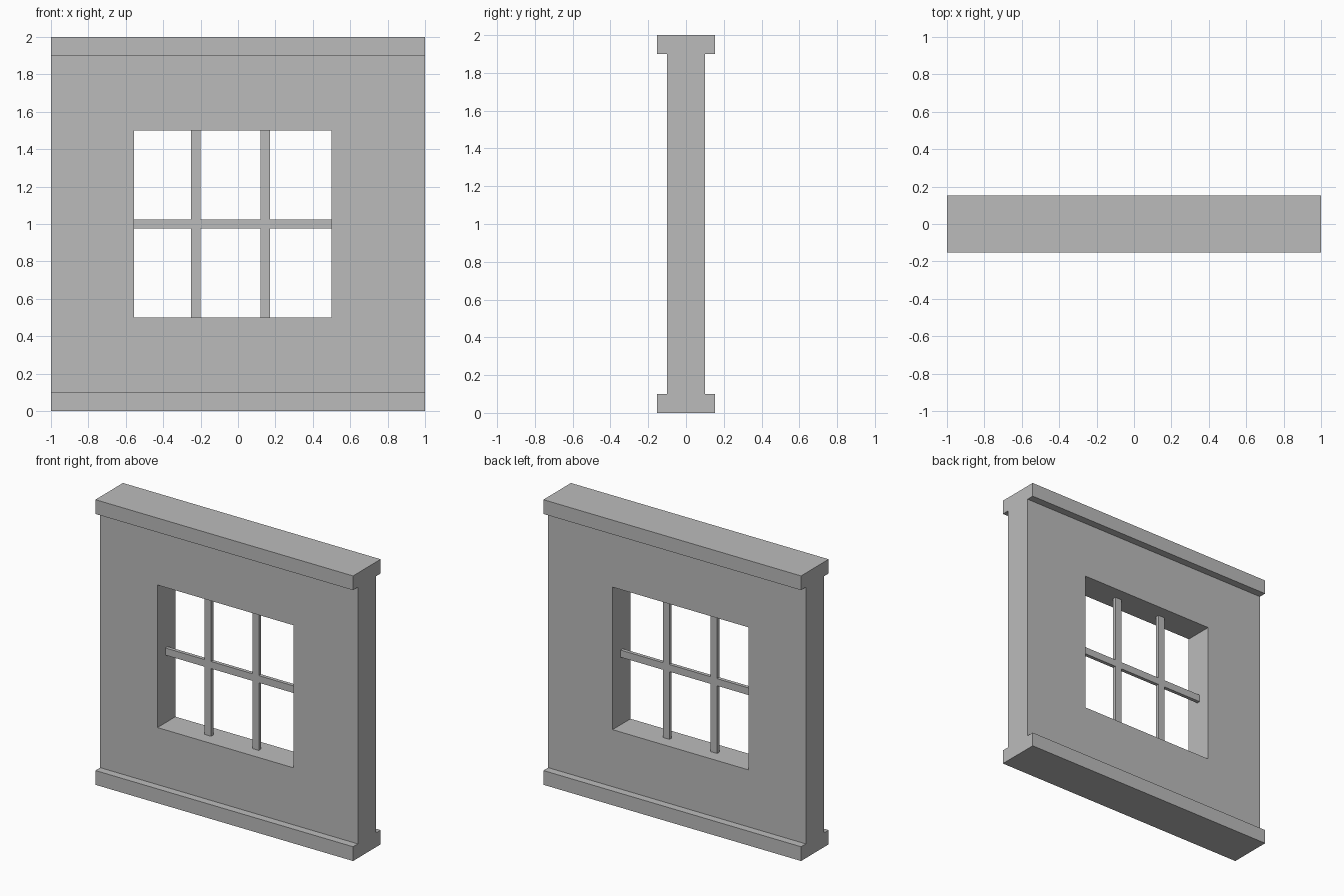
import bpy
import bmesh

cube = bpy.data.objects.get("Cube")
if cube:
    bpy.data.objects.remove(cube, do_unlink=True)

# One plain grey for the whole model
grey = bpy.data.materials.new("plain grey")
grey.use_nodes = True
colour = (0.5, 0.5, 0.5, 1)
grey.diffuse_color = colour
grey.node_tree.nodes["Principled BSDF"].inputs["Base Color"].default_value = colour


def finish(name, bm):
    bmesh.ops.recalc_face_normals(bm, faces=bm.faces)
    mesh = bpy.data.meshes.new(name)
    bm.to_mesh(mesh)
    bm.free()
    mesh.materials.append(grey)
    obj = bpy.data.objects.new(name, mesh)
    bpy.context.collection.objects.link(obj)
    return obj


def box(name, x, y, z):
    """Box from (low, high) ranges along each axis."""
    bm = bmesh.new()
    bmesh.ops.create_cube(bm, size=1)
    for v in bm.verts:
        for i, (low, high) in enumerate((x, y, z)):
            v.co[i] = high if v.co[i] > 0 else low
    return finish(name, bm)


def rectangle(bm, x, y, z):
    corners = ((x[0], z[0]), (x[1], z[0]), (x[1], z[1]), (x[0], z[1]))
    return [bm.verts.new((cx, y, cz)) for cx, cz in corners]


HALF_WALL = 0.1
HALF_TRIM = 0.153
HALF_BAR = 0.0125
WIDTH = (-1, 1)
OPEN_X = (-0.555, 0.5)
OPEN_Z = (0.5, 1.5)

# Wall: a ring of faces around the window opening, extruded to thickness
bm = bmesh.new()
outer = rectangle(bm, WIDTH, -HALF_WALL, (0.1, 1.9))
inner = rectangle(bm, OPEN_X, -HALF_WALL, OPEN_Z)
for i in range(4):
    j = (i + 1) % 4
    bm.faces.new((outer[i], outer[j], inner[j], inner[i]))
ring = bmesh.ops.extrude_face_region(bm, geom=bm.faces[:], use_keep_orig=True)
moved = [g for g in ring["geom"] if isinstance(g, bmesh.types.BMVert)]
bmesh.ops.translate(bm, verts=moved, vec=(0, 2 * HALF_WALL, 0))
finish("wall", bm)

# Trim along the foot and head of the wall
for name, z in (("base_trim", (0, 0.1)), ("top_trim", (1.9, 2))):
    box(name, WIDTH, (-HALF_TRIM, HALF_TRIM), z)

# Window glazing bars
depth = (-HALF_BAR, HALF_BAR)
box("horizontal_bar", OPEN_X, depth, (0.975, 1.025))
for name, x in (("right_vertical_bar", -0.25), ("left_vertical_bar", 0.12)):
    box(name, (x, x + 0.05), depth, OPEN_Z)
